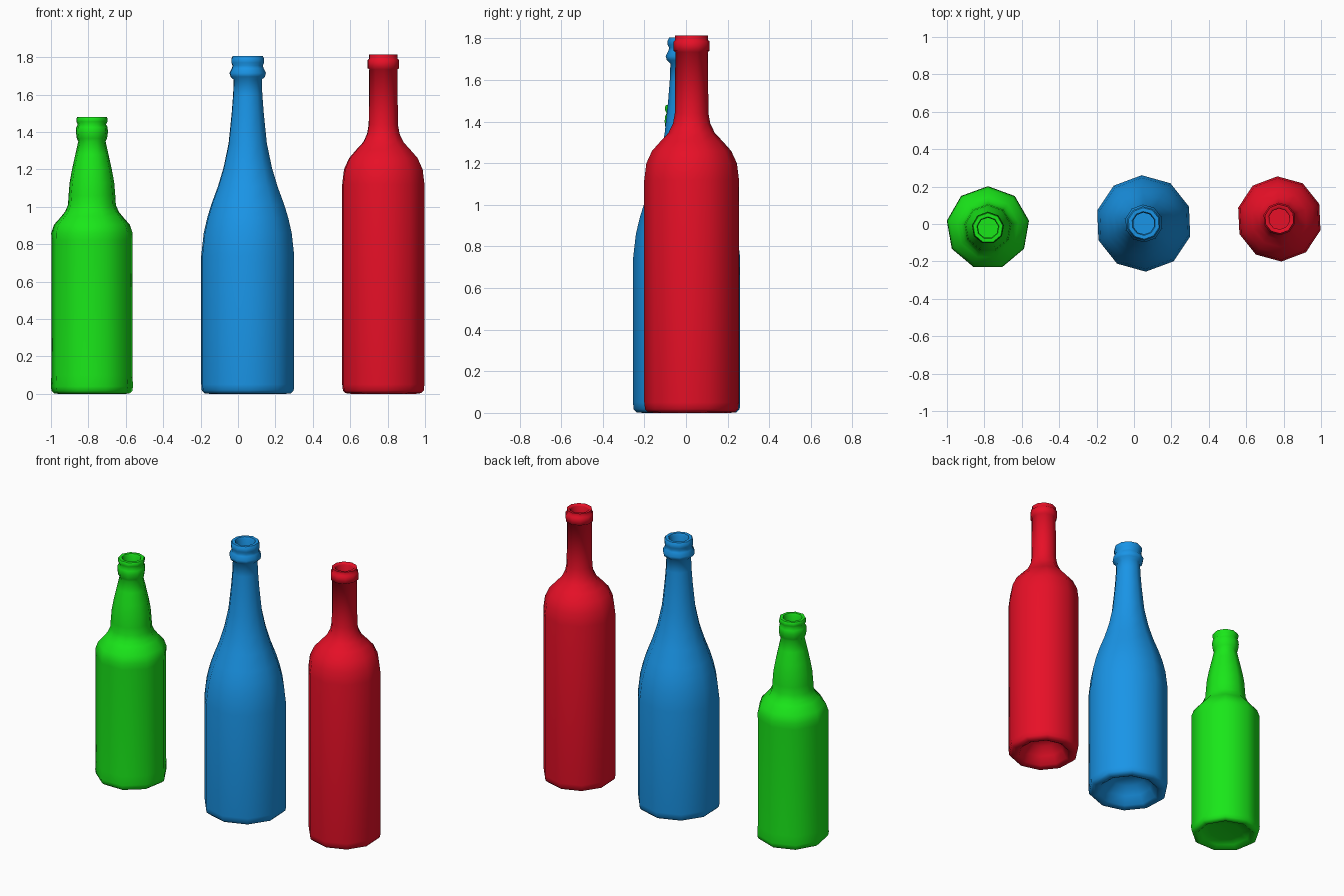
import bpy, bmesh, math


def bottle(name, center, sides, first_angle, profile, color):
    """Revolve an (r, z) profile, from punt centre to mouth floor, into a bottle."""
    bm = bmesh.new()
    rings = []
    for r, z in profile:
        ring = []
        for i in range(sides):
            a = math.radians(first_angle) + 2 * math.pi * i / sides
            ring.append(bm.verts.new((r * math.cos(a), r * math.sin(a), z)))
        rings.append(ring)
    for low, high in zip(rings, rings[1:]):
        for i in range(sides):
            j = (i + 1) % sides
            bm.faces.new((low[i], low[j], high[j], high[i]))
    bm.faces.new(rings[0][::-1])   # underside
    bm.faces.new(rings[-1])        # floor inside the mouth
    bmesh.ops.recalc_face_normals(bm, faces=bm.faces)
    mesh = bpy.data.meshes.new(name)
    bm.to_mesh(mesh)
    bm.free()
    obj = bpy.data.objects.new(name, mesh)
    obj.location = (*center, 0)
    bpy.context.collection.objects.link(obj)
    mat = bpy.data.materials.new(name + "_glass")
    mat.diffuse_color = (*color, 1)
    mesh.materials.append(mat)
    bpy.ops.object.select_all(action='DESELECT')
    obj.select_set(True)
    bpy.context.view_layer.objects.active = obj
    bpy.ops.object.shade_smooth_by_angle(angle=math.radians(62))
    return obj


# Short bottle with stepped shoulder and bulging neck
beer = [(0.10, 0.03), (0.16, 0.02), (0.185, 0.0), (0.205, 0.003), (0.219, 0.015),
        (0.223, 0.04), (0.220, 0.10), (0.220, 0.82), (0.221, 0.86), (0.205, 0.905),
        (0.165, 0.95), (0.145, 0.975), (0.130, 1.01), (0.127, 1.06), (0.121, 1.13),
        (0.108, 1.20), (0.090, 1.28), (0.074, 1.35), (0.082, 1.365), (0.087, 1.40),
        (0.085, 1.425), (0.077, 1.44), (0.084, 1.455), (0.084, 1.472), (0.080, 1.48),
        (0.060, 1.48), (0.055, 1.47), (0.055, 1.38)]
bottle("short_bottle", (-0.781, -0.021), 9, 90, beer, (0.01, 0.8, 0.01))

# Wide bottle with long sloping shoulder
sparkling = [(0.05, 0.13), (0.11, 0.11), (0.155, 0.06), (0.19, 0.01), (0.21, 0.0),
             (0.24, 0.003), (0.255, 0.018), (0.258, 0.05), (0.258, 0.74), (0.244, 0.86),
             (0.225, 0.94), (0.203, 1.01), (0.165, 1.11), (0.134, 1.21), (0.106, 1.34),
             (0.089, 1.50), (0.081, 1.60), (0.078, 1.68), (0.095, 1.695), (0.101, 1.715),
             (0.088, 1.74), (0.084, 1.755), (0.091, 1.77), (0.091, 1.79), (0.084, 1.805),
             (0.064, 1.805), (0.058, 1.79), (0.058, 1.68)]
bottle("wide_bottle", (0.052, 0.003), 10, 92.4, sparkling, (0.01, 0.3, 0.8))

# Tall straight bottle with round shoulder
wine = [(0.045, 0.13), (0.09, 0.11), (0.13, 0.06), (0.16, 0.01), (0.18, 0.0),
        (0.21, 0.004), (0.224, 0.018), (0.228, 0.05), (0.228, 1.12), (0.218, 1.20),
        (0.190, 1.26), (0.150, 1.305), (0.112, 1.345), (0.090, 1.39), (0.081, 1.44),
        (0.078, 1.735), (0.087, 1.74), (0.087, 1.785), (0.079, 1.792), (0.079, 1.815),
        (0.062, 1.815), (0.056, 1.805), (0.056, 1.70)]
bottle("tall_bottle", (0.777, 0.027), 10, 92.7, wine, (0.8, 0.005, 0.02))
